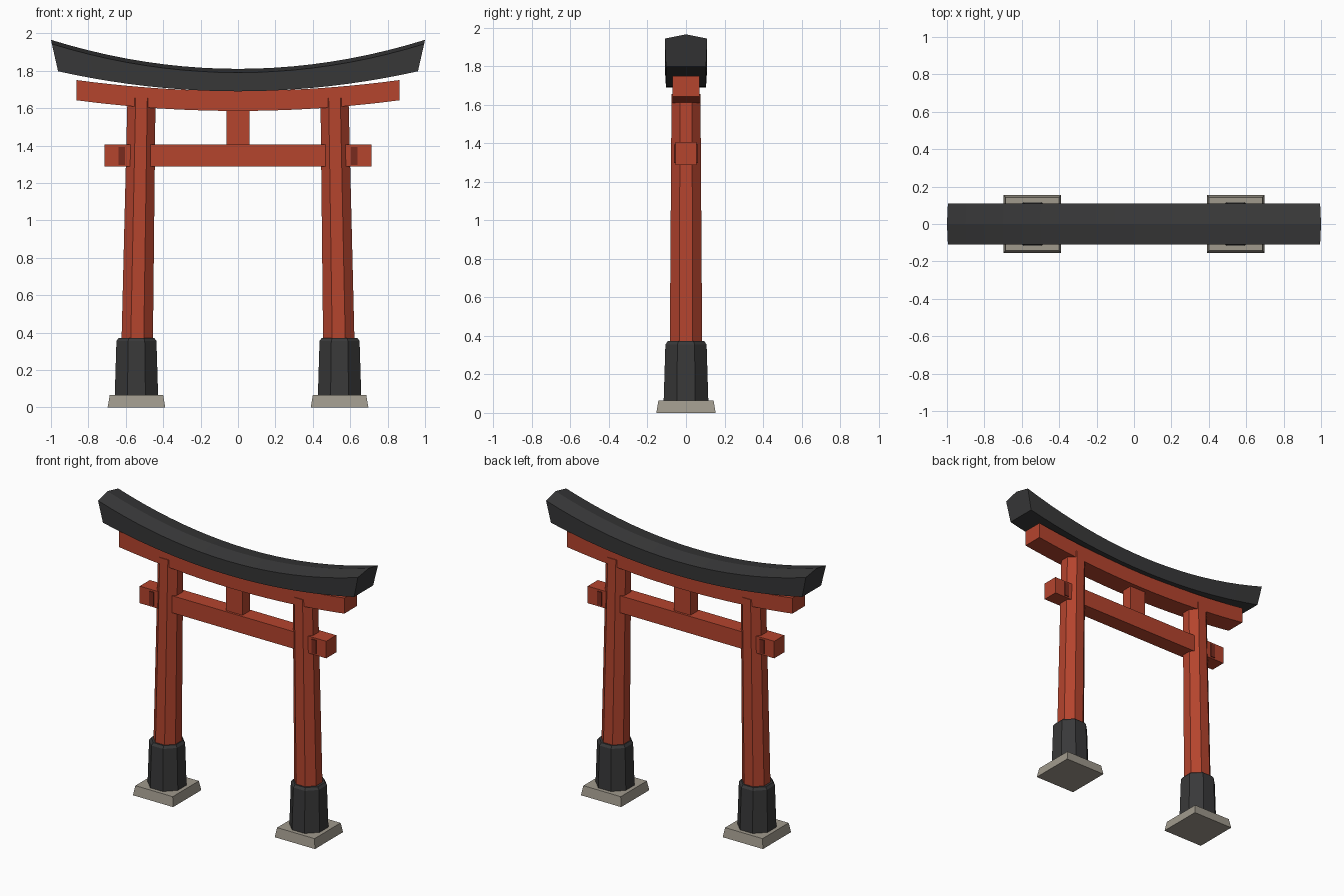
import bpy
import bmesh
from math import cos, sin, pi

old = bpy.data.objects.get("Cube")
if old:
    bpy.data.objects.remove(old, do_unlink=True)


def material(name, rgb):
    mat = bpy.data.materials.new(name)
    mat.use_nodes = True
    mat.diffuse_color = (*rgb, 1)
    mat.node_tree.nodes["Principled BSDF"].inputs["Base Color"].default_value = (*rgb, 1)
    return mat


RED = material("vermilion paint", (0.46, 0.058, 0.027))
DARK_RED = material("dark red wood", (0.19, 0.024, 0.013))
BLACK = material("black lacquer", (0.04, 0.04, 0.041))
STONE = material("grey stone", (0.35, 0.32, 0.265))


def loft(name, rings, mat):
    """Skin a list of equal-sized point loops and cap both ends."""
    bm = bmesh.new()
    loops = [[bm.verts.new(p) for p in ring] for ring in rings]
    for a, b in zip(loops, loops[1:]):
        for i in range(len(a)):
            j = (i + 1) % len(a)
            bm.faces.new((a[i], a[j], b[j], b[i]))
    bm.faces.new(loops[0][::-1])
    bm.faces.new(loops[-1])
    bmesh.ops.recalc_face_normals(bm, faces=bm.faces)
    mesh = bpy.data.meshes.new(name)
    bm.to_mesh(mesh)
    bm.free()
    mesh.materials.append(mat)
    obj = bpy.data.objects.new(name, mesh)
    bpy.context.collection.objects.link(obj)
    return obj


def ring(x, z, half, sides):
    """Level polygon with flat sides facing the axes; half is centre to side."""
    r = half / cos(pi / sides)
    angles = [2 * pi * (i + 0.5) / sides for i in range(sides)]
    return [(x + r * cos(a), r * sin(a), z) for a in angles]


def box(name, x, hx, hy, z0, z1, mat):
    corners = ((-hx, -hy), (hx, -hy), (hx, hy), (-hx, hy))
    return loft(name, [[(x + a, b, z) for a, b in corners] for z in (z0, z1)], mat)


def curved_beam(name, profile, mat, steps=20):
    """Sweep a section whose points (y, half length, mid z, end z) rise in parabolas."""
    rings = []
    for i in range(steps + 1):
        t = 2 * i / steps - 1
        rings.append([(t * hx, y, mid + (end - mid) * t * t)
                      for y, hx, mid, end in profile])
    return loft(name, rings, mat)


# Legs: plinth, sleeve, leaning octagonal pillar and wedge on each side
for side, s in (("left", 1), ("right", -1)):
    x = s * 0.543
    loft(side + "_plinth", [ring(x, 0, 0.154, 4), ring(x, 0.065, 0.143, 4)], STONE)
    loft(side + "_sleeve", [ring(x, 0.06, 0.116, 8), ring(x, 0.355, 0.107, 8),
                            ring(x, 0.372, 0.095, 8)], BLACK)
    loft(side + "_pillar", [ring(s * 0.544, 0.06, 0.086, 8),
                            ring(s * 0.516, 1.655, 0.075, 8)], RED)
    box(side + "_wedge", s * 0.622, 0.017, 0.061, 1.297, 1.393, DARK_RED)

# Straight tie beam and the short post above it
box("tie_beam", 0, 0.714, 0.055, 1.287, 1.405, RED)
box("centre_post", 0, 0.062, 0.04, 1.4, 1.62, RED)

# Curved upper beam
curved_beam("upper_beam", [(-0.07, 0.863, 1.585, 1.642), (0.07, 0.863, 1.585, 1.642),
                           (0.07, 0.863, 1.692, 1.75), (-0.07, 0.863, 1.692, 1.75)], RED)

# Upswept roof beam with a low ridge and slanted ends
curved_beam("roof_beam", [(-0.104, 0.962, 1.69, 1.797), (0.104, 0.962, 1.69, 1.797),
                          (0.11, 0.995, 1.79, 1.943), (0, 1.0, 1.81, 1.965),
                          (-0.11, 0.995, 1.79, 1.943)], BLACK)
